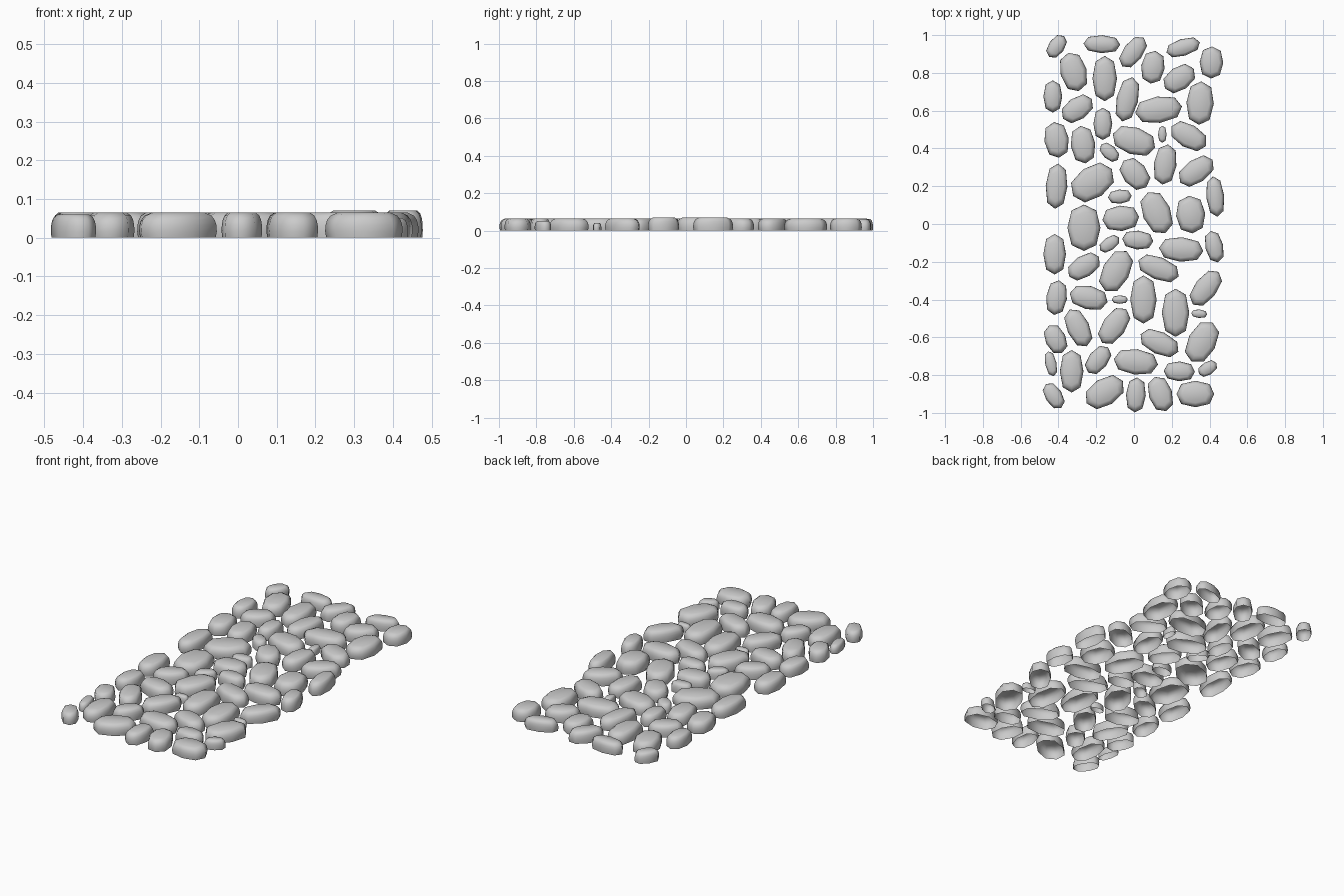
import bpy, bmesh
from math import cos, sin, pi, radians

# Stone placements: x, y, length, width (in hundredths), turn in degrees
BACK = [
    (-41, 94, 13.5, 8.5, 55), (-17, 95.2, 19.5, 9.5, -2), (-.5, 91, 19, 10.5, 53),
    (10, 83, 17.5, 12.5, 82), (26, 93.5, 18.5, 9, 17), (41, 85.5, 17, 12.5, 88),
    (-32, 80.5, 21, 14, 105), (-15.5, 77, 24, 13, 90), (24, 77, 18.5, 12.5, 35),
    (-43, 67.5, 17, 10, 90), (-3.5, 66, 24, 11.5, 77), (35, 64, 23, 14.5, 87),
    (-30, 61, 18.5, 12, 35), (13, 60.5, 25, 14, 8), (-16.5, 53, 17, 10, 90),
    (-41, 44.5, 19, 13, 98), (-27, 42, 20, 13, 97), (0, 44, 23.5, 14.5, -18),
    (15, 47.5, 9, 4.5, 90), (29, 46.5, 21, 12.5, -30), (-13, 38, 12, 7.5, -43),
]
MIDDLE = [
    (16.5, 31.5, 21.5, 12, 82), (.5, 26.5, 18.5, 13, -50), (33, 28, 21, 12.5, 35),
    (-41, 20, 24, 11.5, 86), (-22, 22, 25, 17, 35), (-7.5, 14.5, 12.5, 7.5, 5),
    (43, 14.5, 21.5, 9.5, 96), (12, 6, 23.5, 15, 113), (30, 5, 20, 15.5, 95),
    (-26.5, -2, 24.5, 17.5, 90), (-7, 3, 19.5, 13.5, 5), (-13, -10.5, 12, 7, 35),
    (2, -8.5, 16.5, 10, -5), (-42, -16, 21.5, 12, 90), (25, -13.5, 23.5, 13, -4),
    (42.5, -12, 17, 9.5, 103), (-26.5, -22.5, 19, 11.5, 33), (-9.5, -25, 24, 14.5, 62),
    (13, -23.5, 23, 12, -22), (-41, -39, 18.5, 11, 82), (-24, -39, 20.5, 12.5, -13),
]
FRONT = [
    (-7.5, -40, 8.5, 4.5, 0), (5, -40, 25.5, 14, 90), (38, -34, 22, 12, 52),
    (22, -47, 25.5, 14.5, 90), (34.5, -47.5, 8.5, 4.5, -5), (-29.5, -55, 21.5, 12, 115),
    (-10.5, -54, 22, 12.5, 55), (-41.5, -61, 16, 11, 115), (13.5, -63, 22, 12, -25),
    (36, -62.5, 23.5, 15, 62), (-19, -72, 17, 10.5, 52), (-44, -74, 13.5, 6, 102),
    (-33, -78, 22.5, 12.5, 90), (1, -73, 23.5, 13.5, -7), (24, -78, 16.5, 10.5, -2),
    (39, -76.5, 11, 7, 32), (-42.5, -91, 15, 9, 122), (-15.5, -89, 22.5, 14.5, 32),
    (1, -90.5, 18.5, 10.5, 86), (14, -90, 19, 12.5, 108), (32.5, -90, 20, 14, 0),
]

# Side profile of a stone: outline scale, share of the height
PROFILE = [(.97, 0), (1, .25), (.99, .5), (.95, .7), (.86, .88), (.68, 1)]
SIDES = 8


def stone(name, x, y, length, width, turn, height):
    """Eight-sided rounded cobble, open underneath."""
    bm = bmesh.new()
    rings = []
    for s, t in PROFILE:
        ring = []
        for i in range(SIDES):
            a = 2 * pi * i / SIDES
            full = 1.06 if i % 2 else 1     # fuller shoulders
            ring.append(bm.verts.new((s * full * length / 2 * cos(a),
                                      s * full * width / 2 * sin(a), t * height)))
        rings.append(ring)
    for low, high in zip(rings, rings[1:]):
        for i in range(SIDES):
            j = (i + 1) % SIDES
            bm.faces.new((low[i], low[j], high[j], high[i]))
    bm.faces.new(rings[-1])
    for f in bm.faces:
        f.smooth = True
    mesh = bpy.data.meshes.new(name)
    bm.to_mesh(mesh)
    bm.free()
    ob = bpy.data.objects.new(name, mesh)
    ob.location = (x, y, 0)
    ob.rotation_euler.z = radians(turn)
    bpy.context.collection.objects.link(ob)


# Lay the path; narrow stones are lower, the middle right edge is a bit higher
for section, rows in (("back", BACK), ("middle", MIDDLE), ("front", FRONT)):
    for n, (x, y, l, w, turn) in enumerate(rows, 1):
        h = min(.065, .02 + .0045 * w)
        if x > 29 and abs(y) < 15:
            h = .071
        stone(f"{section}_stone_{n:02d}", x / 100, y / 100, l / 100, w / 100, turn, h)
